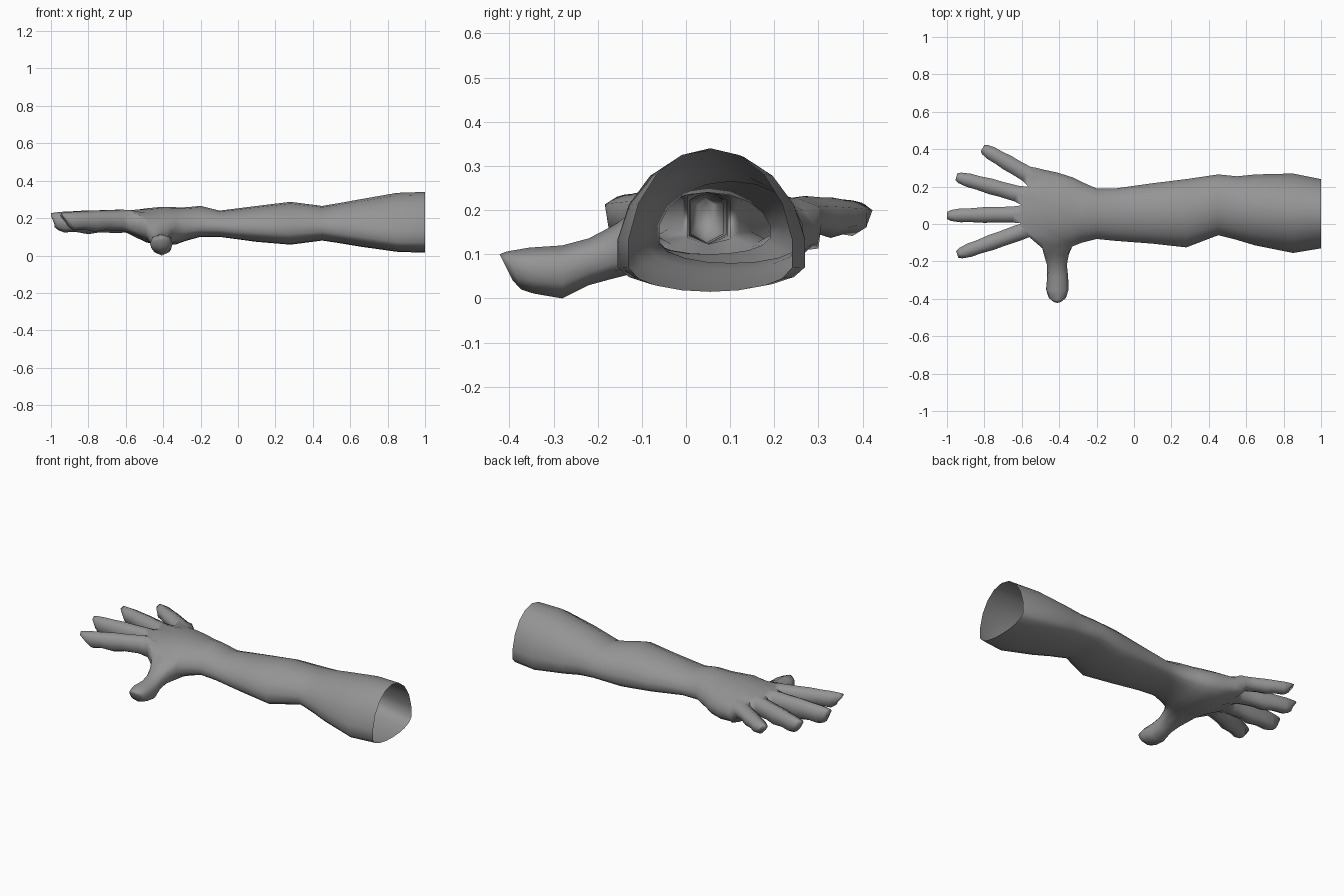
import bpy
import bmesh
from math import sin, cos, atan2, radians
from mathutils import Vector

cube = bpy.data.objects.get("Cube")
if cube:
    bpy.data.objects.remove(cube)

skin = bpy.data.materials.new("skin grey")
skin.use_nodes = True
grey = (0.3, 0.3, 0.3, 1)
skin.diffuse_color = grey
skin.node_tree.nodes["Principled BSDF"].inputs["Base Color"].default_value = grey

SIDES = 18
HALF = SIDES // 2
bm = bmesh.new()


def add_ring(points):
    return [bm.verts.new(p) for p in points]


def bridge(first, second, skip=()):
    """Join two closed rings with quads, leaving out the skipped columns."""
    count = len(first)
    for i in range(count):
        if i not in skip:
            j = (i + 1) % count
            bm.faces.new((first[i], first[j], second[j], second[i]))


def limb_section(x, y_min, y_max, z_min, z_mid, z_max):
    """Section with a round top and flatter base, from the thumb side across."""
    y_mid, half_width = (y_min + y_max) / 2, (y_max - y_min) / 2
    points = []
    for i in range(SIDES):
        a = radians(170 - 20 * i)
        y = y_mid + half_width * cos(a) / cos(radians(10))
        if sin(a) > 0:
            z = z_mid + (z_max - z_mid) * sin(a)
        else:
            z = z_mid - (z_mid - z_min) * (-sin(a)) ** 0.75
        points.append((x, y, z))
    return points


# Upper arm, elbow, forearm, wrist and palm: x, y range, z low / widest / high
arm_sections = [
    (1, -.13, .24, .015, .09, .34), (.85, -.155, .27, .02, .09, .335),
    (.65, -.115, .265, .048, .12, .3), (.55, -.085, .255, .065, .135, .282),
    (.45, -.06, .265, .08, .145, .265), (.28, -.125, .24, .058, .135, .287),
    (.1, -.105, .218, .073, .14, .265), (-.1, -.09, .19, .1, .15, .24),
    (-.2, -.08, .19, .1, .15, .265),
]
palm_sections = [
    (-.28, -.1, .225, .078, .145, .258), (-.33, -.12, .25, .06, .14, .258),
    (-.41, -.14, .275, .053, .14, .26), (-.49, -.13, .292, .07, .145, .252),
]
thumb_rows = range(len(arm_sections) + 1, len(arm_sections) + 3)
thumb_columns = (15, 16, 17, 0)

rings = [add_ring(limb_section(*s)) for s in arm_sections + palm_sections]
for row in range(len(rings) - 1):
    bridge(rings[row], rings[row + 1], thumb_columns if row in thumb_rows else ())

# Knuckle ring: webs between the fingers with a raised point on each finger
webs = [(-.56, -.07, .23), (-.6, .003, .232), (-.6, .1, .23),
        (-.565, .2, .222), (-.52, .3, .208)]
upper, lower = [], []
for i in range(HALF):
    spot = (Vector(webs[i // 2]) + Vector(webs[(i + 1) // 2])) / 2
    bulge = Vector((0, 0, 0.013 if i % 2 else 0))
    upper.append(spot + bulge)
    lower.append(spot - bulge - Vector((0, 0, 0.095)))
knuckles = add_ring(upper + lower[::-1])
bridge(rings[-1], knuckles)

# Fingers: share of length, half width, top height and depth
finger_stations = [
    (.12, .043, .245, .125), (.35, .041, .242, .118), (.5, .042, .242, .128),
    (.68, .037, .237, .11), (.82, .037, .235, .112), (.95, .029, .23, .095),
    (1, .019, .226, .075),
]
# Tip, drop from the middle finger, thickness and slant of the end
fingers = [
    ((-.945, -.163), 0, .9, .035), ((-1, .045), 0, 1, .02),
    ((-.95, .252), .005, .9, .025), ((-.81, .405), .013, .72, .025),
]
for k, (tip, drop, thickness, end_slant) in enumerate(fingers):
    left = 2 * k
    top = knuckles[left:left + 3]
    bottom = knuckles[SIDES - 3 - left:SIDES - left]
    previous = top + bottom
    base = (Vector(webs[k][:2]) + Vector(webs[k + 1][:2])) / 2
    reach = Vector(tip) - base
    along = reach.normalized()
    across = Vector((along.y, -along.x))
    for share, width, z_top, depth in finger_stations:
        centre = base + reach * share
        slant = along * (end_slant if share > 0.9 else 0)
        z_top -= drop
        z_low = z_top - depth * thickness
        corner = depth * 0.18
        points = []
        for s in (-1, 0, 1):
            p = centre + across * width * s
            points.append((p.x, p.y, z_top - corner * abs(s)))
        for s in (1, 0, -1):
            p = centre + across * width * s - slant
            points.append((p.x, p.y, z_low + corner * abs(s)))
        ring = add_ring(points)
        bridge(previous, ring)
        previous = ring
    bm.faces.new(previous)

# Thumb: grows from the opening left in the side of the palm
first_row, last_row = thumb_rows[0], thumb_rows[-1] + 1
columns = list(thumb_columns) + [1]
spots = [(first_row, c) for c in range(5)]
spots += [(r, 4) for r in range(first_row + 1, last_row)]
spots += [(last_row, c) for c in reversed(range(5))]
spots += [(r, 0) for r in range(last_row - 1, first_row, -1)]
previous = [rings[r][columns[c]] for r, c in spots]
middle_row = (first_row + last_row) / 2
angles = [atan2((c - 2) / 2, middle_row - r) for r, c in spots]
# y, x centre, x radius, z centre, z radius, slant of the end
thumb_stations = [
    (-.165, -.415, .066, .105, .06, 0), (-.22, -.412, .053, .083, .053, 0),
    (-.28, -.408, .056, .06, .06, 0), (-.35, -.41, .06, .063, .052, .1),
    (-.39, -.41, .048, .063, .043, .4), (-.407, -.41, .026, .07, .03, .5),
]
for y, x, rx, z, rz, slant in thumb_stations:
    ring = add_ring([(x + rx * cos(a), y - slant * rz * sin(a), z + rz * sin(a))
                     for a in angles])
    bridge(previous, ring)
    previous = ring
bm.faces.new(previous)

# Finish the single continuous skin, open at the upper arm
bmesh.ops.recalc_face_normals(bm, faces=bm.faces)
for face in bm.faces:
    face.smooth = True
mesh = bpy.data.meshes.new("arm_and_hand")
bm.to_mesh(mesh)
bm.free()
mesh.materials.append(skin)
arm = bpy.data.objects.new("arm_and_hand", mesh)
bpy.context.collection.objects.link(arm)
